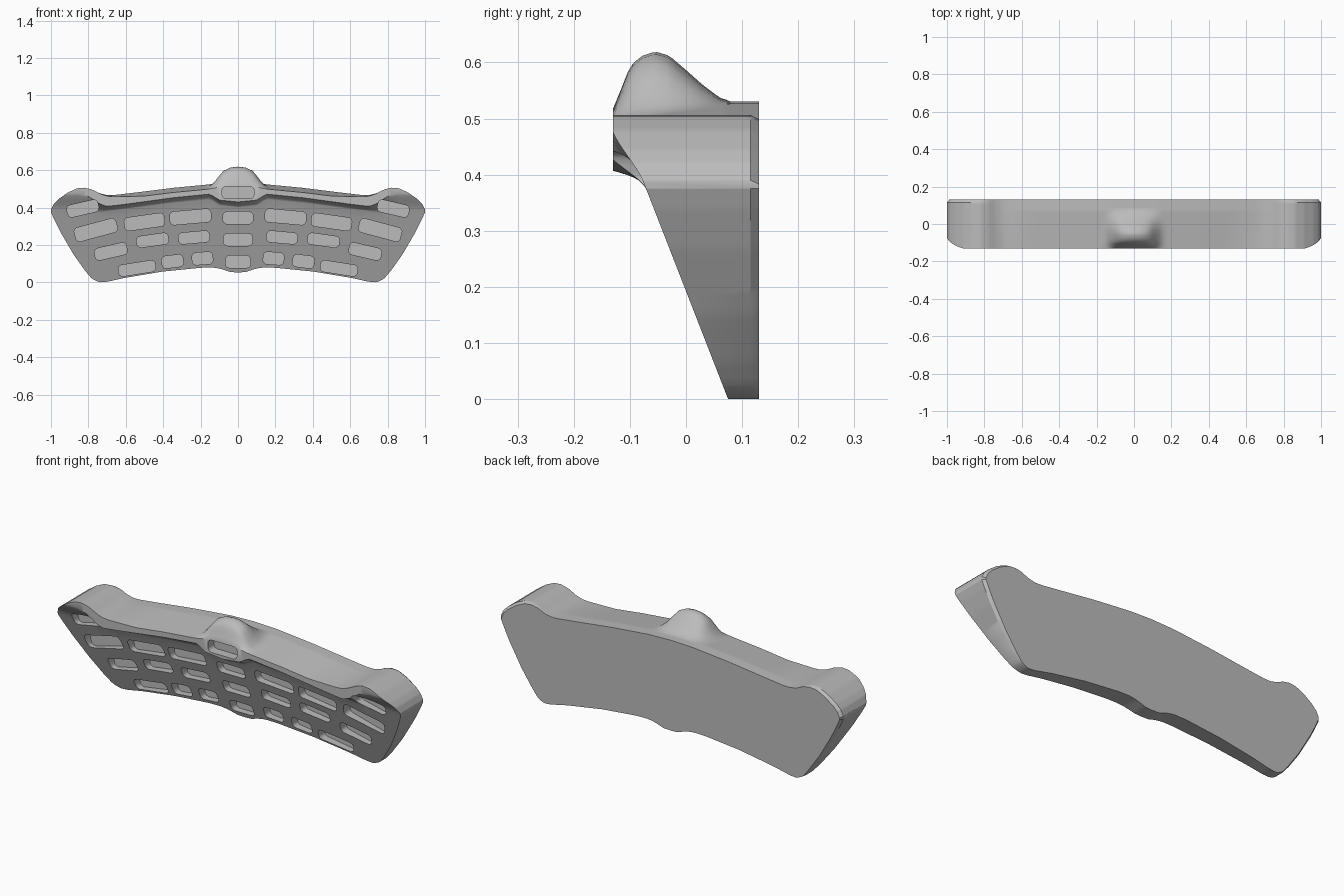
import bpy, bmesh, math
from mathutils import Matrix, Vector

if "Cube" in bpy.data.objects:
    bpy.data.objects.remove(bpy.data.objects["Cube"])

BACK, FRONT = 0.13, -0.13

# Half profiles, (distance from centre, value)
TOP = [(0, .53), (.13, .526), (.35, .505), (.55, .48), (.66, .467), (.7, .466), (.74, .476),
       (.78, .496), (.82, .506), (.86, .503), (.91, .48), (.96, .445), (.985, .42), (1, .39)]
BOTTOM = [(0, .053), (.04, .055), (.09, .072), (.13, .079), (.2, .078), (.4, .058), (.6, .025),
          (.7, .003), (.74, 0), (.78, .018), (.82, .065), (.88, .15), (.95, .27), (.985, .34), (1, .375)]
LIP = [(0, .43), (.1, .44), (.15, .472), (.35, .452), (.6, .418), (.7, .406), (.74, .42),
       (.8, .46), (.85, .475), (1, .475)]
LIP_DROP = [(0, .03), (.7, .025), (.8, .085), (1, .09)]
BUMP_X = [(0, 1), (.04, .97), (.08, .8), (.11, .45), (.13, .18), (.16, 0)]
BUMP_Y = [(-.13, .12), (-.115, .45), (-.1, .8), (-.08, .95), (-.055, 1), (-.03, .9),
          (0, .62), (.03, .33), (.06, .08), (.08, 0)]


def sample(table, t):
    if t <= table[0][0]:
        return table[0][1]
    for (a, va), (b, vb) in zip(table, table[1:]):
        if t <= b:
            return va + (vb - va) * (t - a) / (b - a)
    return table[-1][1]


def clamp(v, low=0.0, high=1.0):
    return max(low, min(high, v))


def slope(z):
    return .075 - .39 * z


def front_y(ax, z):
    """Depth of the front: sloping face flaring out to an overhanging lip."""
    lip, drop = sample(LIP, ax), sample(LIP_DROP, ax)
    if z >= lip:
        return FRONT
    s = clamp((z - lip + drop) / drop)
    return slope(z) + (FRONT - slope(z)) * s * s


def top_z(ax, y):
    dip = .025 * clamp((.75 - ax) / .25) * clamp((.07 - y) / .2)
    return sample(TOP, ax) - dip + .105 * sample(BUMP_X, ax) * sample(BUMP_Y, y)


def section(x):
    """Closed side section of the body at one station."""
    ax = abs(x)
    top, bottom = sample(TOP, ax), sample(BOTTOM, ax)
    end = clamp((ax - .72) / .1)
    bx = x * (1 - .012 * end)
    pts = [(bx, BACK, bottom), (bx, BACK, max(bottom, top - .007 * end))]
    nose = front_y(ax, top)
    for i in range(29):
        y = .115 + (nose - .115) * i / 28
        pts.append((x, y, top_z(ax, y)))
    edge = pts[-1][2]
    lip, drop = sample(LIP, ax), sample(LIP_DROP, ax)
    heights = [lip - drop * i / 8 for i in range(9)]
    low = heights[-1]
    heights += [low + (bottom - low) * i / 6 for i in range(1, 7)]
    for z in heights:
        z = clamp(z, bottom, edge)
        pts.append((x, front_y(ax, z), z))
    pts.append((x, .115, bottom))
    return pts


def finish(name, bm):
    bmesh.ops.recalc_face_normals(bm, faces=bm.faces)
    mesh = bpy.data.meshes.new(name)
    bm.to_mesh(mesh)
    bm.free()
    obj = bpy.data.objects.new(name, mesh)
    bpy.context.collection.objects.link(obj)
    return obj


# Body lofted through sections, denser towards the ends
bm = bmesh.new()
N = 80
rings = [[bm.verts.new(p) for p in section(math.sin(math.pi / 2 * i / N))]
         for i in range(-N, N + 1)]
for a, b in zip(rings, rings[1:]):
    for j in range(len(a)):
        k = (j + 1) % len(a)
        bm.faces.new((a[j], a[k], b[k], b[j]))
bm.faces.new(rings[0])
bm.faces.new(rings[-1])
bmesh.ops.remove_doubles(bm, verts=bm.verts, dist=.0002)
body = finish("pad_body", bm)

# Rounded slots: x, z, width, height, tilt in degrees
CENTRE = [(0, .11, .135, .065, 0), (0, .228, .155, .065, 0),
          (0, .345, .16, .065, 0), (0, .48, .17, .065, 0)]
SIDE = [(.54, .075, .2, .06, 9), (.35, .112, .115, .065, 7), (.19, .128, .11, .065, 4),
        (.68, .165, .175, .065, 13), (.457, .225, .17, .06, 8), (.235, .24, .165, .06, 5),
        (.76, .28, .23, .075, 15), (.5, .323, .215, .07, 8), (.254, .35, .22, .07, 5),
        (.83, .395, .17, .065, 13)]


def add_slot(bm, x, z, w, h, tilt):
    r = .022
    turn = Matrix.Rotation(math.radians(tilt), 3, 'Y')
    floor = front_y(abs(x), z) + .05
    loops = [[], []]
    for q, (sx, sz) in enumerate([(1, 1), (-1, 1), (-1, -1), (1, -1)]):
        for i in range(6):
            a = math.pi / 2 * (q + i / 5)
            p = turn @ Vector((sx * (w / 2 - r) + r * math.cos(a), 0,
                               sz * (h / 2 - r) + r * math.sin(a)))
            for loop, y in zip(loops, (-.2, floor)):
                loop.append(bm.verts.new((x + p.x, y, z + p.z)))
    a, b = loops
    for j in range(len(a)):
        k = (j + 1) % len(a)
        bm.faces.new((a[j], a[k], b[k], b[j]))
    bm.faces.new(a)
    bm.faces.new(b)


bm = bmesh.new()
for slot in CENTRE:
    add_slot(bm, *slot)
for x, z, w, h, tilt in SIDE:
    add_slot(bm, x, z, w, h, tilt)
    add_slot(bm, -x, z, w, h, -tilt)
cutter = finish("slot_cutter", bm)
cutter.hide_render = True

# Cut the slots, then drop the cutter
cut = body.modifiers.new("slots", 'BOOLEAN')
cut.operation = 'DIFFERENCE'
cut.solver = 'EXACT'
cut.object = cutter
bpy.ops.object.select_all(action='DESELECT')
body.select_set(True)
bpy.context.view_layer.objects.active = body
bpy.ops.object.modifier_apply(modifier=cut.name)
bpy.data.objects.remove(cutter)

# Single grey material
grey = bpy.data.materials.new("plain_grey")
grey.use_nodes = True
colour = (.5, .5, .5, 1)
grey.diffuse_color = colour
grey.node_tree.nodes["Principled BSDF"].inputs["Base Color"].default_value = colour
body.data.materials.clear()
body.data.materials.append(grey)
bpy.ops.object.shade_smooth_by_angle(angle=math.radians(32))
